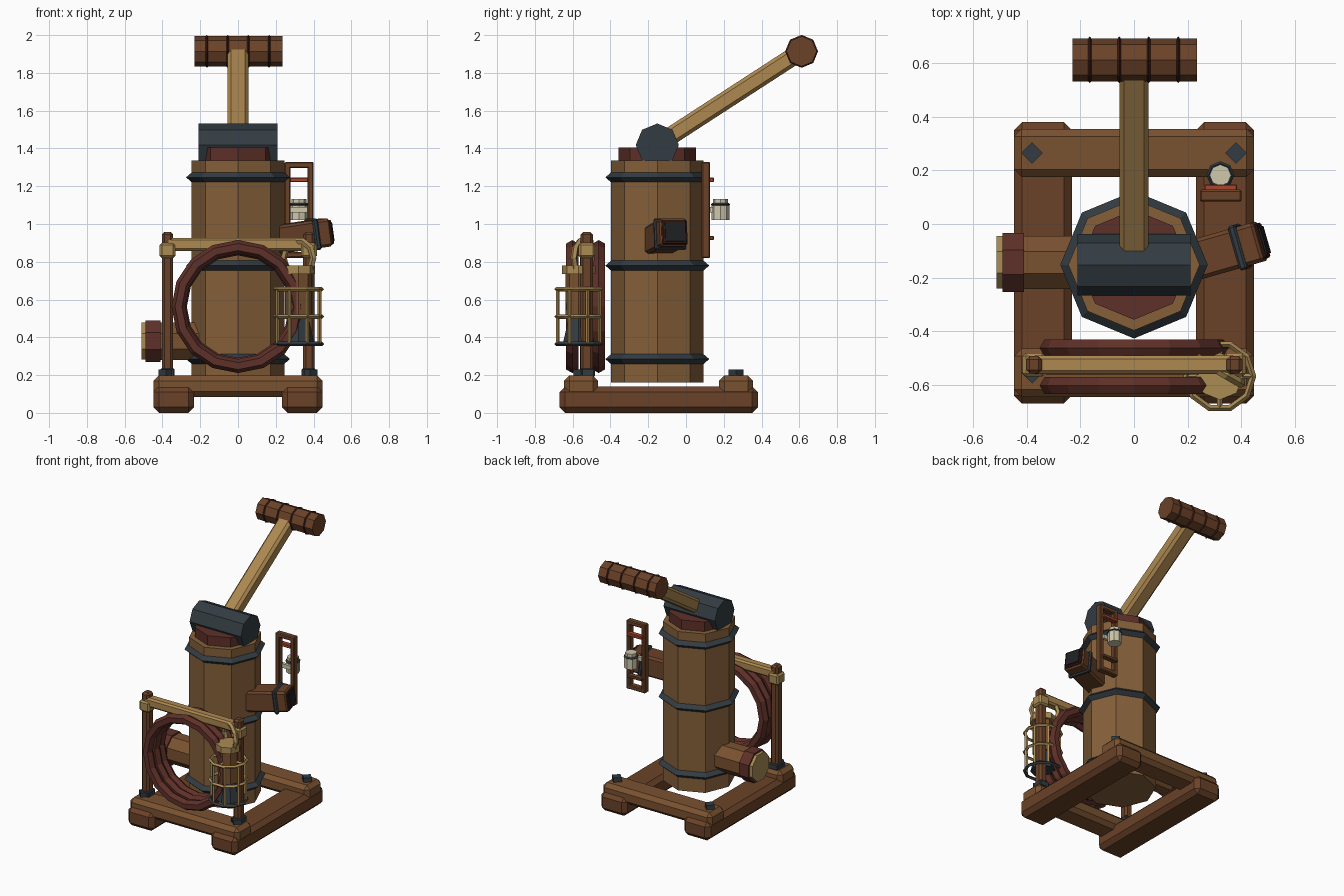
import bpy, bmesh, math
from mathutils import Vector, Matrix

if "Cube" in bpy.data.objects:
    bpy.data.objects.remove(bpy.data.objects["Cube"])

def mat(name, hexcol):
    m = bpy.data.materials.new(name)
    c = [int(hexcol[i:i + 2], 16) / 255 for i in (0, 2, 4)]
    m.diffuse_color = [((v + 0.055) / 1.055) ** 2.4 if v > 0.04 else v / 12.92 for v in c] + [1]
    m.use_nodes = True
    m.node_tree.nodes["Principled BSDF"].inputs["Base Color"].default_value = m.diffuse_color
    return m

WOOD = mat("wood", "85603A")
BEAM = mat("beam_wood", "7A5230")
DARK = mat("dark_wood", "6B4228")
PALE = mat("pale_wood", "AD8850")
BRASS = mat("brass", "AA8C55")
IRON = mat("iron", "333C42")
HOSE = mat("hose", "5E3028")
BLACK = mat("black", "1E2022")
CREAM = mat("cream", "D0C8AC")
RED = mat("red", "A8452F")
STRAP = mat("strap", "3A1C14")

def finish(name, bm, m):
    bmesh.ops.recalc_face_normals(bm, faces=bm.faces)
    me = bpy.data.meshes.new(name)
    bm.to_mesh(me)
    bm.free()
    me.materials.append(m)
    ob = bpy.data.objects.new(name, me)
    bpy.context.collection.objects.link(ob)
    return ob

def prism(name, p0, p1, r, m, n=8, r2=None, turn=0):
    """n-sided cylinder or cone between two points"""
    a, b = Vector(p0), Vector(p1)
    d = b - a
    M = (Matrix.Translation((a + b) / 2) @ d.to_track_quat('Z', 'Y').to_matrix().to_4x4()
         @ Matrix.Rotation(turn, 4, 'Z'))
    bm = bmesh.new()
    bmesh.ops.create_cone(bm, cap_ends=True, segments=n, radius1=r,
                          radius2=r if r2 is None else r2, depth=d.length, matrix=M)
    return finish(name, bm, m)

def box(name, c, size, m, bevel=0.0, rot=None):
    """bevelled box, optionally turned"""
    bm = bmesh.new()
    bmesh.ops.create_cube(bm, size=1, matrix=Matrix.Diagonal((*size, 1)))
    if bevel:
        bmesh.ops.bevel(bm, geom=bm.edges[:], offset=bevel, segments=1, affect='EDGES')
    M = Matrix.Translation(c)
    bm.transform(M @ rot if rot else M)
    return finish(name, bm, m)

def span(name, lo, hi, m, bevel=0.0):
    """box given by its two corners"""
    lo, hi = Vector(lo), Vector(hi)
    return box(name, (lo + hi) / 2, hi - lo, m, bevel)

def ring(name, c, R, a, b, m, n=8, k=4, rot=None):
    """faceted ring around z: a is radial and b axial half thickness"""
    bm = bmesh.new()
    rows = []
    for i in range(n):
        t = 2 * math.pi * i / n
        rows.append([])
        for j in range(k):
            s = 2 * math.pi * j / k
            rr = R + a * math.cos(s)
            rows[-1].append(bm.verts.new((rr * math.cos(t), rr * math.sin(t), b * math.sin(s))))
    for i in range(n):
        p, q = rows[i], rows[(i + 1) % n]
        for j in range(k):
            bm.faces.new((p[j], q[j], q[(j + 1) % k], p[(j + 1) % k]))
    M = Matrix.Translation(c)
    bm.transform(M @ rot if rot else M)
    return finish(name, bm, m)

# base frame: two runners, two cross beams, square bolts
for s in (-1, 1):
    span("base_runner", (s * 0.34 - 0.108, -0.67, 0), (s * 0.34 + 0.108, 0.38, 0.14), DARK, 0.03)
for y in (-0.555, 0.265):
    span("cross_beam", (-0.447, y - 0.09, 0.085), (0.447, y + 0.09, 0.198), BEAM, 0.028)
    for x in (-0.38, 0.38):
        prism("bolt", (x, y, 0.19), (x, y, 0.23), 0.04, IRON, 4)

# octagonal barrel with iron bands and a cap
CY = -0.152
prism("barrel", (0, CY, 0.16), (0, CY, 1.335), 0.245, WOOD)
for z in (0.285, 0.78, 1.247):
    ring("barrel_band", (0, CY, z), 0.24, 0.035, 0.03, IRON)
prism("barrel_cap", (0, CY, 1.33), (0, CY, 1.405), 0.205, HOSE)

# axle, lever and grip
prism("axle", (-0.21, CY, 1.418), (0.21, CY, 1.418), 0.114, IRON)
a, b = Vector((0, CY, 1.42)), Vector((0, 0.60, 1.908))
box("lever", (a + b) / 2, (0.11, (b - a).length, 0.095), PALE, 0.018,
    Matrix.Rotation(math.atan2(b.z - a.z, b.y - a.y), 4, 'X'))
prism("grip", (-0.23, 0.612, 1.914), (0.235, 0.612, 1.914), 0.08, DARK)
for x in (-0.165, -0.055, 0.055, 0.165):
    ring("grip_strap", (x, 0.612, 1.914), 0.078, 0.009, 0.008, STRAP,
         rot=Matrix.Rotation(math.pi / 2, 4, 'Y'))

# low outlet pipe on the left
T = math.pi / 8
prism("outlet_pipe", (-0.12, -0.143, 0.38), (-0.43, -0.143, 0.38), 0.107, BEAM, turn=T)
prism("outlet_collar", (-0.41, -0.143, 0.38), (-0.49, -0.143, 0.38), 0.119, HOSE, turn=T)
prism("outlet_plug", (-0.46, -0.143, 0.38), (-0.512, -0.143, 0.38), 0.106, BRASS, turn=T)

# square spout on the right, turned and slightly raised
spout = Matrix.Rotation(math.radians(16), 4, 'Z') @ Matrix.Rotation(math.radians(-8), 4, 'Y')
origin = Vector((0.12, -0.165, 0.905))
def along(d):
    return origin + spout.to_3x3() @ Vector((d, 0, 0))
box("spout", along(0.19), (0.37, 0.152, 0.15), DARK, 0.014, spout)
box("spout_band", along(0.29), (0.03, 0.172, 0.168), IRON, 0.008, spout)
box("spout_lip", along(0.372), (0.02, 0.135, 0.13), STRAP, 0.006, spout)
box("spout_mouth", along(0.378), (0.022, 0.105, 0.1), BLACK, 0, spout)

# rear hanging frame with a small flask
for x in (0.262, 0.385):
    span("flask_frame_post", (x - 0.016, 0.083, 0.82), (x + 0.016, 0.128, 1.328), DARK, 0.006)
for z in (0.837, 1.312):
    span("flask_frame_rail", (0.247, 0.083, z - 0.016), (0.4, 0.128, z + 0.016), DARK, 0.006)
span("red_rail", (0.262, 0.11, 1.222), (0.385, 0.148, 1.246), RED, 0.004)
span("lower_rail", (0.262, 0.11, 0.915), (0.385, 0.148, 0.937), DARK, 0.004)
prism("flask", (0.322, 0.182, 1.02), (0.322, 0.182, 1.105), 0.047, CREAM)
prism("flask_top", (0.322, 0.182, 1.1), (0.322, 0.182, 1.132), 0.04, CREAM)
ring("flask_band", (0.322, 0.182, 1.103), 0.044, 0.008, 0.008, IRON)
span("flask_back", (0.265, 0.12, 1.06), (0.382, 0.142, 1.09), CREAM)

# front hose rack
RY = -0.525
for x in (-0.373, 0.375):
    span("rack_post", (x - 0.03, RY - 0.033, 0.19), (x + 0.03, RY + 0.033, 0.958), DARK, 0.014)
    span("post_foot", (x - 0.038, RY - 0.042, 0.19), (x + 0.038, RY + 0.042, 0.235), IRON, 0.006)
    span("post_bracket", (x - 0.042, RY - 0.044, 0.82), (x + 0.042, RY + 0.044, 0.9), BRASS, 0.012)
span("rack_bar", (-0.38, RY - 0.034, 0.858), (0.38, RY + 0.034, 0.926), PALE, 0.012)
for y, R in ((-0.602, 0.315), (-0.53, 0.308), (-0.462, 0.315)):
    ring("hose_coil", (0, y, 0.563), R, 0.037, 0.037, HOSE, 16, 6,
         Matrix.Rotation(math.pi / 2, 4, 'X'))

# caged lantern hanging at the front right
LX, LY = 0.32, -0.568
for z, m in ((0.655, BRASS), (0.51, BRASS), (0.365, IRON)):
    ring("lantern_hoop", (LX, LY, z), 0.124, 0.012, 0.012, m, 10)
for i in range(8):
    t = math.pi * (i + 0.5) / 4
    x, y = LX + 0.12 * math.cos(t), LY + 0.12 * math.sin(t)
    prism("lantern_bar", (x, y, 0.365), (x, y, 0.655), 0.01, BRASS, 4)
for i in range(2):
    d = Vector((math.cos(i * math.pi / 2), math.sin(i * math.pi / 2), 0)) * 0.12
    c = Vector((LX, LY, 0.655))
    prism("lantern_spoke", c - d, c + d, 0.01, BRASS, 4)
prism("lantern_core", (LX, LY, 0.5), (LX, LY, 0.745), 0.07, BEAM)
prism("lantern_lid", (LX, LY, 0.735), (LX, LY, 0.78), 0.088, BRASS)
prism("lantern_burner", (LX, LY, 0.365), (LX, LY, 0.51), 0.085, IRON, r2=0.05)
ring("lantern_hook", (LX, LY + 0.02, 0.82), 0.092, 0.018, 0.018, BRASS, 10, 5,
     Matrix.Rotation(math.radians(-30), 4, 'Z') @ Matrix.Rotation(math.pi / 2, 4, 'X'))
